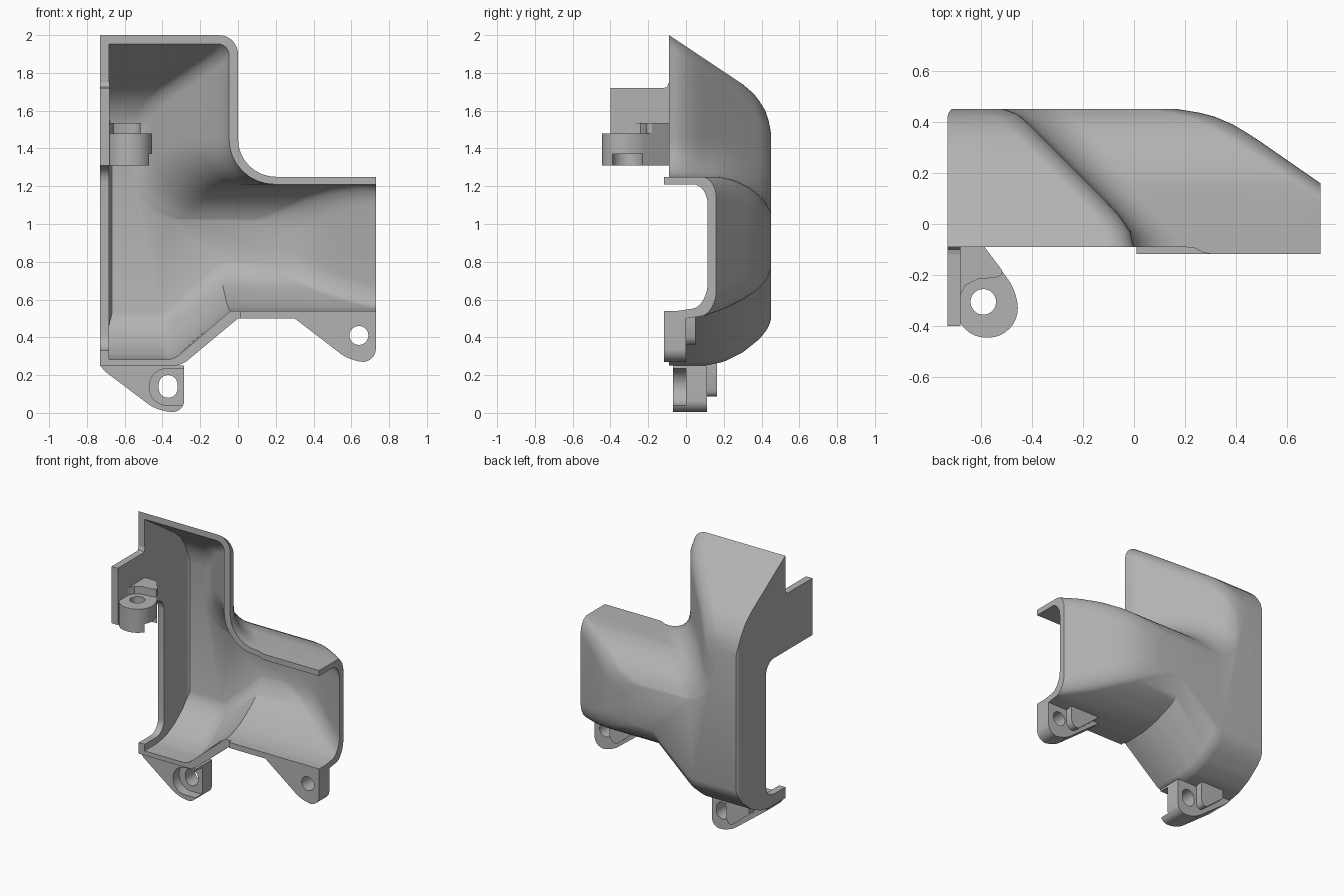
import bpy, bmesh
from mathutils import Vector

if "Cube" in bpy.data.objects:
    bpy.data.objects.remove(bpy.data.objects["Cube"], do_unlink=True)

grey = bpy.data.materials.new("plain grey")
grey.use_nodes = True
grey.diffuse_color = (0.45, 0.45, 0.45, 1)
grey.node_tree.nodes["Principled BSDF"].inputs["Base Color"].default_value = grey.diffuse_color


def rounded(corners, seg=8):
    """Closed 2D outline; each corner is (u, v, radius)."""
    out = []
    for i, c in enumerate(corners):
        p = Vector(c[:2])
        r = c[2] if len(c) > 2 else 0
        if r == 0:
            out.append(p)
            continue
        before = Vector(corners[i - 1][:2]) - p
        after = Vector(corners[(i + 1) % len(corners)][:2]) - p
        a, b = p + before.normalized() * r, p + after.normalized() * r
        w = 0.7071
        for k in range(seg + 1):
            t = k / seg
            f0, f1, f2 = (1 - t) ** 2, 2 * w * t * (1 - t), t * t
            out.append((a * f0 + p * f1 + b * f2) / (f0 + f1 + f2))
    return out


def loft(name, rings):
    bm = bmesh.new()
    loops = [[bm.verts.new(p) for p in ring] for ring in rings]
    for a, b in zip(loops, loops[1:]):
        for i in range(len(a)):
            j = (i + 1) % len(a)
            bm.faces.new((a[i], a[j], b[j], b[i]))
    bm.faces.new(loops[0])
    bm.faces.new(loops[-1])
    bmesh.ops.remove_doubles(bm, verts=bm.verts[:], dist=1e-5)
    bmesh.ops.recalc_face_normals(bm, faces=bm.faces[:])
    mesh = bpy.data.meshes.new(name)
    bm.to_mesh(mesh)
    bm.free()
    mesh.materials.append(grey)
    ob = bpy.data.objects.new(name, mesh)
    bpy.context.collection.objects.link(ob)
    return ob


def prism(name, corners, axis, start, end):
    place = {"x": lambda u, v, d: (d, u, v),
             "y": lambda u, v, d: (u, d, v),
             "z": lambda u, v, d: (u, v, d)}[axis]
    flat = rounded(corners)
    return loft(name, [[place(p.x, p.y, d) for p in flat] for d in (start, end)])


def rect(u, v, half_u, half_v, r=0):
    return [(u - half_u, v - half_v, r), (u + half_u, v - half_v, r),
            (u + half_u, v + half_v, r), (u - half_u, v + half_v, r)]


def activate(ob):
    bpy.ops.object.select_all(action="DESELECT")
    ob.select_set(True)
    bpy.context.view_layer.objects.active = ob


def cut(ob, *cutters):
    for c in cutters:
        activate(ob)
        mod = ob.modifiers.new("cut", "BOOLEAN")
        mod.operation, mod.solver, mod.object = "DIFFERENCE", "EXACT", c
        bpy.ops.object.modifier_apply(modifier=mod.name)
        bpy.data.objects.remove(c, do_unlink=True)


# Depth profiles: (depth y, position) for each side of the cover
TOP = [(-.09, 2), (.3, 1.74), (.37, 1.68), (.42, 1.6), (.44, 1.54), (.45, 1.48)]
COLUMN = [(-.09, 0), (-.03, -.015), (.03, -.055), (.08, -.1), (.4, -.42), (.43, -.455), (.45, -.51)]
ARM_TOP = [(-.09, 1.25), (.17, 1.25), (.26, 1.23), (.34, 1.19), (.41, 1.13), (.45, 1.06)]
ARM_END = [(-.09, 1.09), (.34, .47), (.4, .37), (.43, .29), (.45, .17)]
ARM_LOW = [(-.09, .5), (0, .5), (.1, .515), (.2, .55), (.3, .6), (.38, .65), (.43, .71), (.45, .76)]
BASE = [(-.09, .25), (.1, .25), (.2, .27), (.3, .32), (.4, .4), (.44, .46), (.45, .5)]
LEFT = [(-.09, -.73), (.43, -.73), (.45, -.715)]
DEPTHS = [-.09 + .03 * i for i in range(18)] + [.435, .444, .45]


def at(table, y):
    for (y0, v0), (y1, v1) in zip(table, table[1:]):
        if y <= y1:
            return v0 + (v1 - v0) * (y - y0) / (y1 - y0)
    return table[-1][1]


def hull(name, wall, shift):
    """Lofted cover volume; wall 0 is the outside, otherwise the cavity."""
    rings = []
    for y in DEPTHS:
        left = at(LEFT, y) + 1.2 * wall
        top, arm_top = at(TOP, y) - .4 * wall, at(ARM_TOP, y) - wall
        col, end = at(COLUMN, y) - .9 * wall, at(ARM_END, y)
        low, base = at(ARM_LOW, y) + wall, at(BASE, y) + .8 * wall
        lean = .05 * max(0, y) / .45 + wall
        ring = rounded([(left, base), (-.3 - lean, base, .04), (-lean, low),
                        (end, low, .11), (end, arm_top, .11),
                        (col, arm_top, .2 + wall), (col, top, .1 - wall), (left, top)])
        rings.append([(p.x, y - shift, p.y) for p in ring])
    return loft(name, rings)


# Hollow cover, open at the front and at the arm end
cover = hull("cover_shell", 0, 0)
cut(cover,
    hull("cavity", .04, .045),
    prism("end_trim", rect(0, 1, 1, 2), "x", .73, 2),
    prism("side_window", [(-.3, .33), (.13, .33, .09), (.13, 1.31, .09), (-.3, 1.31)],
          "x", -.9, -.66))

# Raised lips along the front of the arm
top_lip = prism("top_lip", [(.2, -.09), (.24, -.095), (.27, -.112), (.3, -.117), (.73, -.117),
                            (.73, -.09)], "z", 1.21, 1.25)
bottom_lip = prism("bottom_lip", rect(.37, .52, .36, .02), "y", -.117, -.09)

# Lower mounting lug with a slotted, counterbored hole
low_lug = prism("lower_lug", [(-.73, .25), (-.705, .22), (-.42, .005, .07),
                              (-.285, .005, .06), (-.285, .25)], "y", -.07, .11)
cut(low_lug,
    prism("pocket", [(-.47, .04, .095), (-.2, .04), (-.2, .235), (-.47, .235, .095)], "y", -.2, 0),
    prism("slot", rect(-.37, .14, .05, .06, .05), "y", -.3, .3))
low_rib = prism("lower_lug_rib", [(-.62, .27), (-.62, .2), (-.46, .07, .04), (-.44, .12), (-.44, .27)],
                "y", .11, .165)

# Arm mounting lug
arm_lug = prism("arm_lug", [(.3, .5), (.6, .27, .07), (.73, .27, .07), (.73, .5)], "y", -.117, 0)
cut(arm_lug, prism("bore", rect(.64, .41, .05, .05, .05), "y", -.3, .3))
arm_rib = prism("arm_lug_rib", [(.34, .51), (.54, .34, .05), (.575, .4), (.575, .51)], "y", 0, .05)

# Side tab carrying a horizontal eyelet
tab = prism("side_tab", [(-.09, 1.31), (-.4, 1.31), (-.4, 1.72), (-.09, 1.72), (-.09, 1.75)],
            "x", -.73, -.68)
fillet = prism("tab_fillet", [(-.09, 1.75), (-.1, 1.725), (-.12, 1.72), (-.09, 1.72)], "x", -.73, -.68)
eyelet = prism("side_eyelet", [(-.695, -.09), (-.585, -.09), (-.455, -.27, .06),
                               (-.455, -.445, .115), (-.695, -.445, .115)], "z", 1.31, 1.48)
cut(eyelet,
    prism("eyelet_pocket", [(-.68, -.39, .08), (-.3, -.39), (-.3, -.23), (-.68, -.23, .08)],
          "z", 1.2, 1.37),
    prism("eyelet_bore", rect(-.59, -.305, .05, .05, .05), "z", 1, 2))
eyelet_rib = prism("eyelet_rib", [(-.68, -.09), (-.68, -.28), (-.66, -.24), (-.61, -.215),
                                  (-.53, -.21, .02), (-.51, -.19, .015), (-.585, -.09)], "z", 1.48, 1.535)

for ob in (cover, top_lip, bottom_lip, low_lug, low_rib, arm_lug, arm_rib,
           tab, fillet, eyelet, eyelet_rib):
    activate(ob)
    bpy.ops.object.shade_smooth_by_angle(angle=0.55)
